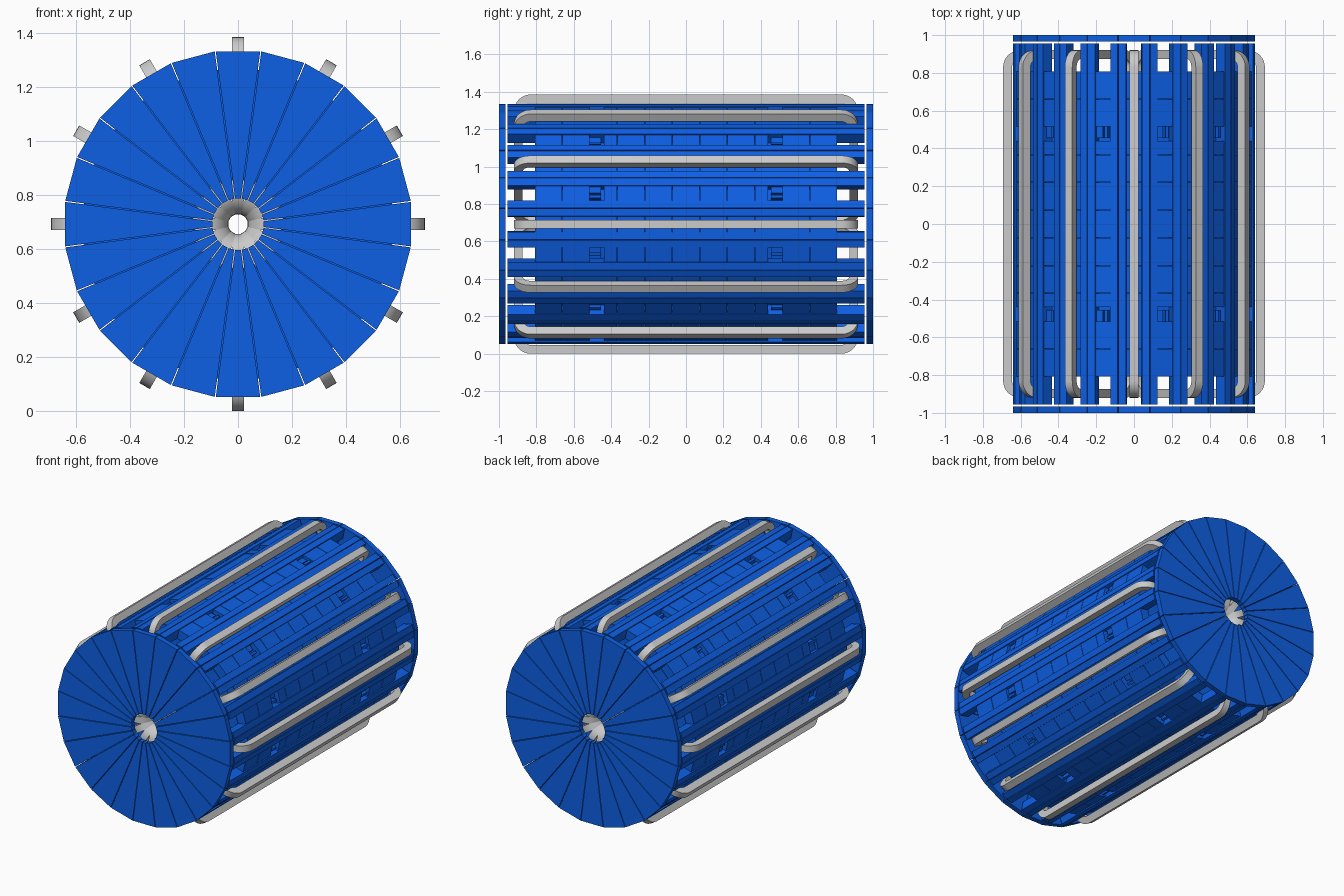
import bpy, bmesh
from math import pi, sin, cos, tan, radians

if "Cube" in bpy.data.objects:
    bpy.data.objects.remove(bpy.data.objects["Cube"])

CZ = 0.693                  # height of the main axis
SECT = 24                   # wall and cap sectors
T = tan(pi / SECT)
GAP = 0.002

blue = bpy.data.materials.new("blue")
blue.diffuse_color = (0.004, 0.115, 0.78, 1)
blue.use_nodes = True
blue.node_tree.nodes["Principled BSDF"].inputs["Base Color"].default_value = blue.diffuse_color


def make_mesh(name, bm, mat=None):
    bmesh.ops.recalc_face_normals(bm, faces=bm.faces)
    me = bpy.data.meshes.new(name)
    bm.to_mesh(me)
    bm.free()
    if mat:
        me.materials.append(mat)
    return me


def ring_copies(name, me, angles):
    """Place linked copies of a sector mesh around the y axis."""
    obs = []
    for a in angles:
        ob = bpy.data.objects.new(name, me)
        ob.location = (0, 0, CZ)
        ob.rotation_euler = (0, radians(a), 0)
        bpy.context.collection.objects.link(ob)
        obs.append(ob)
    return obs


def wedge(bm, x0, x1, y0, y1, r0, r1):
    """Box from radius r0 to r1 that narrows toward the axis."""
    k = r0 / r1
    v = [bm.verts.new((x * s, y, r)) for r, s in ((r0, k), (r1, 1))
         for x, y in ((x0, y0), (x1, y0), (x1, y1), (x0, y1))]
    for f in ((0, 1, 2, 3), (4, 5, 6, 7), (0, 1, 5, 4),
              (1, 2, 6, 5), (2, 3, 7, 6), (3, 0, 4, 7)):
        bm.faces.new([v[i] for i in f])


R = 0.641                   # outer apothem
HW = R * T - GAP            # half width of a sector
RAIL = 0.042                # inner edge of the rails
all_angles = [i * 15 for i in range(SECT)]
coil_angles = all_angles[::2]
port_angles = all_angles[1::2]

# End caps: separate wedge plates with a central hole
bm = bmesh.new()
for y0, y1 in ((-1, -0.965), (0.965, 1)):
    r_in = 0.095
    v = [bm.verts.new((s * (r * T - GAP), y, r)) for y in (y0, y1)
         for r, s in ((r_in, -1), (r_in, 1), (R, 1), (R, -1))]
    for f in ((0, 1, 2, 3), (4, 5, 6, 7), (0, 1, 5, 4),
              (1, 2, 6, 5), (2, 3, 7, 6), (3, 0, 4, 7)):
        bm.faces.new([v[i] for i in f])
ring_copies("end_cap_wedge", make_mesh("end_cap_wedge", bm, blue), all_angles)

# Rails along both edges of every sector, reaching past the wall panels
bm = bmesh.new()
for s in (-1, 1):
    x0, x1 = sorted((s * RAIL, s * HW))
    wedge(bm, x0, x1, -0.955, 0.955, 0.575, R)
ring_copies("edge_rail", make_mesh("edge_rail", bm, blue), all_angles)


# Wall panels between the rails, cut into rows
def panels(port):
    bm = bmesh.new()
    w = RAIL - 0.001
    spans = [(-0.073, 0.073)]
    half = [(0.073, 0.22), (0.22, 0.367), (0.661, 0.808)]
    half += [(0.367, 0.44), (0.515, 0.661)] if port else [(0.367, 0.661)]
    spans += half + [(-b, -a) for a, b in half]
    for a, b in spans:
        wedge(bm, -w, w, a + 0.0015, b - 0.0015, 0.575, R - 0.007)
    if port:
        # sunken blocks inside the port openings
        for s in (-1, 1):
            a, b = sorted((s * 0.455, s * 0.515))
            wedge(bm, -w, -0.006, a, b, 0.575, R - 0.025)
            wedge(bm, 0.006, 0.022, a, b, 0.575, R - 0.015)
    return make_mesh("wall_panel", bm, blue)


ring_copies("coil_wall_panel", panels(False), coil_angles)
ring_copies("port_wall_panel", panels(True), port_angles)

# Inner vessel: closed ring-shaped body with a bore for the coil legs
bm = bmesh.new()
profile = [(0.1, -0.806), (0.572, -0.806), (0.572, 0.806), (0.1, 0.806)]
rings = []
for i in range(SECT):
    a = (i + 0.5) * 2 * pi / SECT
    rings.append([bm.verts.new((r / cos(pi / SECT) * sin(a), y,
                                r / cos(pi / SECT) * cos(a))) for r, y in profile])
for i in range(SECT):
    p, q = rings[i], rings[(i + 1) % SECT]
    for j in range(4):
        k = (j + 1) % 4
        bm.faces.new((p[j], p[k], q[k], q[j]))
ring_copies("inner_vessel", make_mesh("inner_vessel", bm, blue), [0])


# Coils: rounded rectangular loops of square section
def loop_points(r0, r1, ymax, rad, seg=8):
    pts = []
    for cy, cr, start in ((ymax - rad, r1 - rad, 0), (-ymax + rad, r1 - rad, 90),
                          (-ymax + rad, r0 + rad, 180), (ymax - rad, r0 + rad, 270)):
        for i in range(seg + 1):
            a = radians(start + 90 * i / seg)
            pts.append((cy + rad * cos(a), cr + rad * sin(a)))
    return pts


THICK = 0.047
W = 0.0225
bm = bmesh.new()
outer = loop_points(0.036, CZ, 0.92, 0.09)
inner = loop_points(0.036 + THICK, CZ - THICK, 0.92 - THICK, 0.09 - THICK)
loops = [[bm.verts.new((x, y, r)) for y, r in pts]
         for x, pts in ((-W, outer), (W, outer), (W, inner), (-W, inner))]
n = len(outer)
for j in range(4):
    p, q = loops[j], loops[(j + 1) % 4]
    for i in range(n):
        k = (i + 1) % n
        bm.faces.new((p[i], p[k], q[k], q[i]))
coils = ring_copies("field_coil", make_mesh("field_coil", bm), coil_angles)
bpy.ops.object.select_all(action='DESELECT')
coils[0].select_set(True)
bpy.context.view_layer.objects.active = coils[0]
bpy.ops.object.shade_smooth_by_angle(angle=radians(30))
